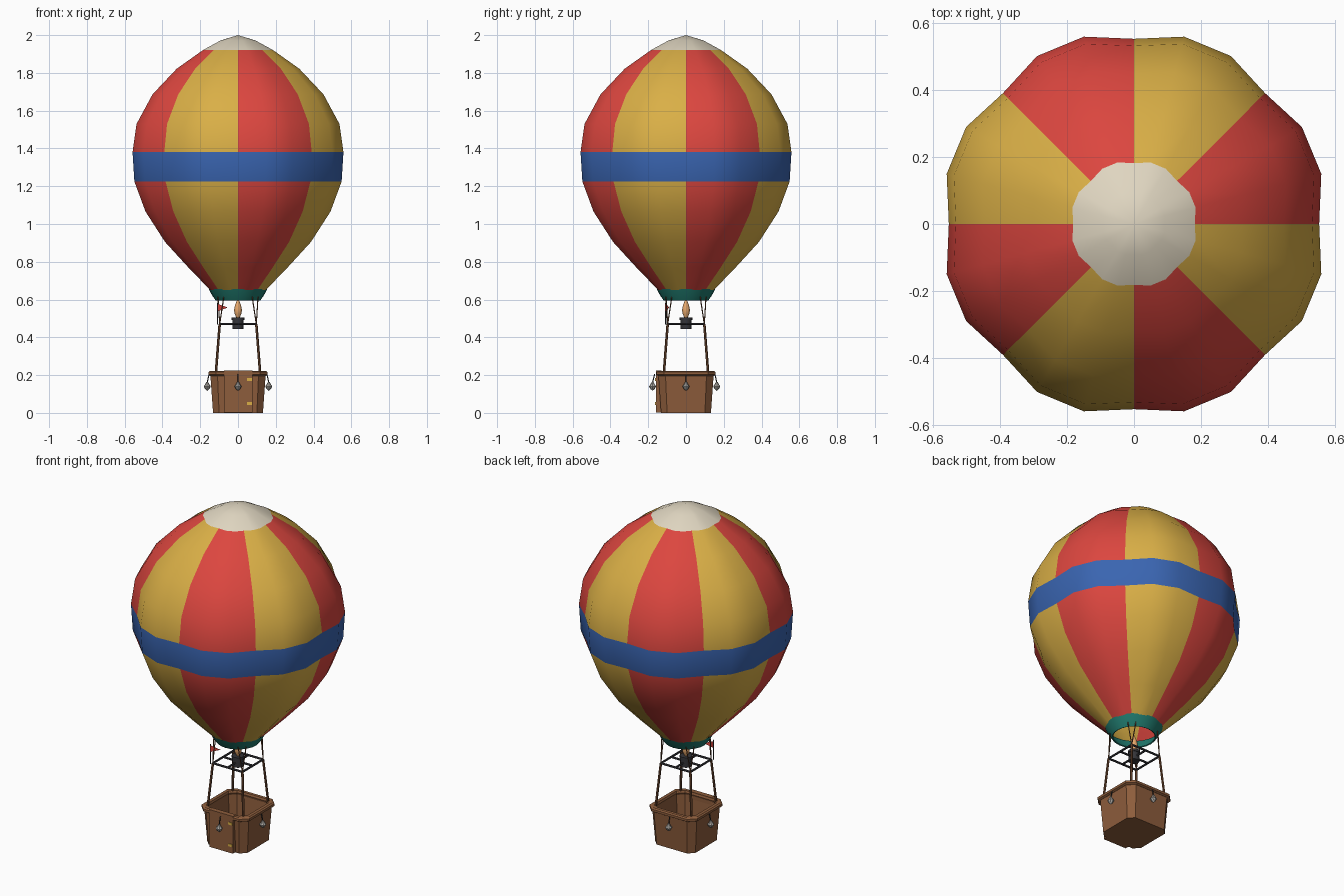
import bpy, bmesh, math
from mathutils import Vector

if "Cube" in bpy.data.objects:
    bpy.data.objects.remove(bpy.data.objects["Cube"])

def mat(name, r, g, b):
    m = bpy.data.materials.new(name)
    m.diffuse_color = (r, g, b, 1)
    m.use_nodes = True
    m.node_tree.nodes["Principled BSDF"].inputs["Base Color"].default_value = m.diffuse_color
    return m

RED = mat("red", .72, .062, .05)
YELLOW = mat("yellow", .70, .43, .062)
BLUE = mat("blue", .042, .13, .44)
CREAM = mat("cream", .74, .67, .53)
TEAL = mat("teal", .015, .20, .16)
BROWN = mat("wicker brown", .27, .11, .045)
DARK = mat("dark brown", .16, .065, .028)
METAL = mat("dark metal", .035, .035, .04)
ORANGE = mat("flame orange", .85, .42, .16)
GREY = mat("bag grey", .42, .40, .37)

def finish(name, bm, mats, smooth=None, recalc=True):
    if recalc:
        bmesh.ops.recalc_face_normals(bm, faces=bm.faces)
    me = bpy.data.meshes.new(name)
    bm.to_mesh(me)
    bm.free()
    ob = bpy.data.objects.new(name, me)
    bpy.context.collection.objects.link(ob)
    for m in mats:
        me.materials.append(m)
    if smooth:
        bpy.ops.object.select_all(action='DESELECT')
        bpy.context.view_layer.objects.active = ob
        ob.select_set(True)
        bpy.ops.object.shade_smooth_by_angle(angle=math.radians(smooth))
    return ob

def loft(name, rings, mats, rule=None, caps=(False, False), loop=False, smooth=None):
    """Skin a list of equal-length point rings; rule(row, column) picks the material."""
    bm = bmesh.new()
    vr = [[bm.verts.new(p) for p in ring] for ring in rings]
    n = len(vr[0])
    for i in range(len(vr) if loop else len(vr) - 1):
        a, b = vr[i], vr[(i + 1) % len(vr)]
        for j in range(n):
            k = (j + 1) % n
            f = bm.faces.new((a[j], a[k], b[k], b[j]))
            f.material_index = rule(i, j) if rule else 0
    if caps[0]:
        bm.faces.new(vr[0][::-1])
    if caps[1]:
        bm.faces.new(vr[-1])
    bmesh.ops.remove_doubles(bm, verts=bm.verts, dist=1e-5)
    return finish(name, bm, mats, smooth)

def circle(r, z, n=24, c=(0, 0), seam=1.0):
    """Ring of n points; every third one is pulled in by the seam factor."""
    return [(c[0] + r * (seam if j % 3 == 0 else 1) * math.cos(math.tau * j / n),
             c[1] + r * (seam if j % 3 == 0 else 1) * math.sin(math.tau * j / n), z) for j in range(n)]

def square(h, z, c):
    """Square ring of half width h with chamfered corners."""
    k = h - c
    return [(h, -k, z), (h, k, z), (k, h, z), (-k, h, z),
            (-h, k, z), (-h, -k, z), (-k, -h, z), (k, -h, z)]

def rods(name, pairs, r, m, n=6):
    bm = bmesh.new()
    for p, q in pairs:
        p, q = Vector(p), Vector(q)
        rot = (q - p).to_track_quat('Z', 'Y')
        ends = [[bm.verts.new(e + rot @ Vector((r * math.cos(math.tau * j / n), r * math.sin(math.tau * j / n), 0)))
                 for j in range(n)] for e in (p, q)]
        for j in range(n):
            k = (j + 1) % n
            bm.faces.new((ends[0][j], ends[0][k], ends[1][k], ends[1][j]))
        bm.faces.new(ends[0][::-1])
        bm.faces.new(ends[1])
    return finish(name, bm, [m], 50)

def box(name, lo, hi, m):
    x0, y0, x1, y1 = lo[0], lo[1], hi[0], hi[1]
    ring = lambda z: [(x0, y0, z), (x1, y0, z), (x1, y1, z), (x0, y1, z)]
    return loft(name, [ring(lo[2]), ring(hi[2])], [m], caps=(True, True))

# Envelope: eight bulging gores, a blue belt and a pale crown
PROFILE = [(.152, .65), (.272, .77), (.40, .905), (.507, 1.066), (.568, 1.225), (.578, 1.38),
           (.556, 1.53), (.468, 1.687), (.336, 1.822), (.19, 1.922), (.095, 1.972), (0, 2.0)]
def gore_colour(i, j):
    if i == 4:
        return 2
    if i >= 9:
        return 3
    return (j // 3) % 2
loft("envelope", [circle(r, z, seam=.955) for r, z in PROFILE],
     [RED, YELLOW, BLUE, CREAM], gore_colour, smooth=40)

# Skirt at the mouth
loft("mouth_skirt", [circle(.155, .655), circle(.137, .622), circle(.118, .595),
                     circle(.112, .598), circle(.145, .655)], [TEAL], smooth=40)

# Basket with chamfered corners, hollow inside
loft("basket", [square(.132, 0, .032), square(.147, .21, .038), square(.132, .21, .034),
                square(.119, .02, .028)], [BROWN], caps=(True, True))
loft("basket_rim", [square(.147, .196, .036), square(.157, .202, .04), square(.157, .216, .04),
                    square(.149, .222, .038), square(.131, .222, .034), square(.127, .21, .033),
                    square(.131, .198, .034)], [BROWN], loop=True)

# Door on the front with two hinges
box("basket_door", (-.075, -.159, .003), (.078, -.13, .224), BROWN)
for z in (.17, .042):
    box("door_hinge", (.048, -.163, z), (.075, -.158, z + .015), YELLOW)

# Uprights, burner frame and ropes
corners = [(1, 1), (-1, 1), (-1, -1), (1, -1)]
rods("basket_uprights", [((.118 * x, .118 * y, .20), (.097 * x, .097 * y, .47)) for x, y in corners], .007, DARK)
F = .097
bars = [((F * corners[i][0], F * corners[i][1], .47),
         (F * corners[i - 1][0], F * corners[i - 1][1], .47)) for i in range(4)]
bars += [((-F, 0, .47), (F, 0, .47)), ((0, -F, .47), (0, F, .47))]
rods("burner_frame", bars, .006, METAL)
ropes = []
for x, y in corners:
    for a, b in ((.106, .075), (.075, .106)):
        ropes.append(((F * x, F * y, .47), (a * x, b * y, .615)))
rods("envelope_ropes", ropes, .003, DARK, 5)

# Burner and flame
loft("burner", [circle(.03, .445, 12), circle(.03, .492, 12), circle(.034, .492, 12), circle(.034, .506, 12),
                circle(.022, .506, 12)], [METAL], caps=(True, True), smooth=40)
loft("flame", [circle(r, z, 12) for r, z in ((.009, .505), (.018, .525), (.021, .545), (.016, .57),
                                             (.007, .592), (0, .61))], [ORANGE], caps=(True, False), smooth=50)

# Ballast bags hanging on each side
for x, y in ((.163, 0), (-.163, 0), (0, .163), (0, -.177)):
    loft("ballast_bag", [circle(r, z, 8, (x, y)) for r, z in
                         ((0, .117), (.011, .126), (.019, .14), (.011, .152), (.005, .163))],
         [GREY], caps=(False, True))
    rods("bag_cord", [((x, y, .16), (x * .94, y * .94, .205))], .003, METAL, 5)

# Pennant on the frame corner
rods("flag_pole", [((-.107, -.107, .468), (-.107, -.107, .585))], .003, METAL, 5)
bm = bmesh.new()
tri = [(-.107, -.107, .577), (-.107, -.107, .538), (-.054, -.09, .558)]
rings = [[bm.verts.new((x, y + d, z)) for x, y, z in tri] for d in (-.0015, .0015)]
bm.faces.new(rings[0])
bm.faces.new(rings[1][::-1])
for j in range(3):
    k = (j + 1) % 3
    bm.faces.new((rings[0][j], rings[0][k], rings[1][k], rings[1][j]))
finish("flag", bm, [RED])
